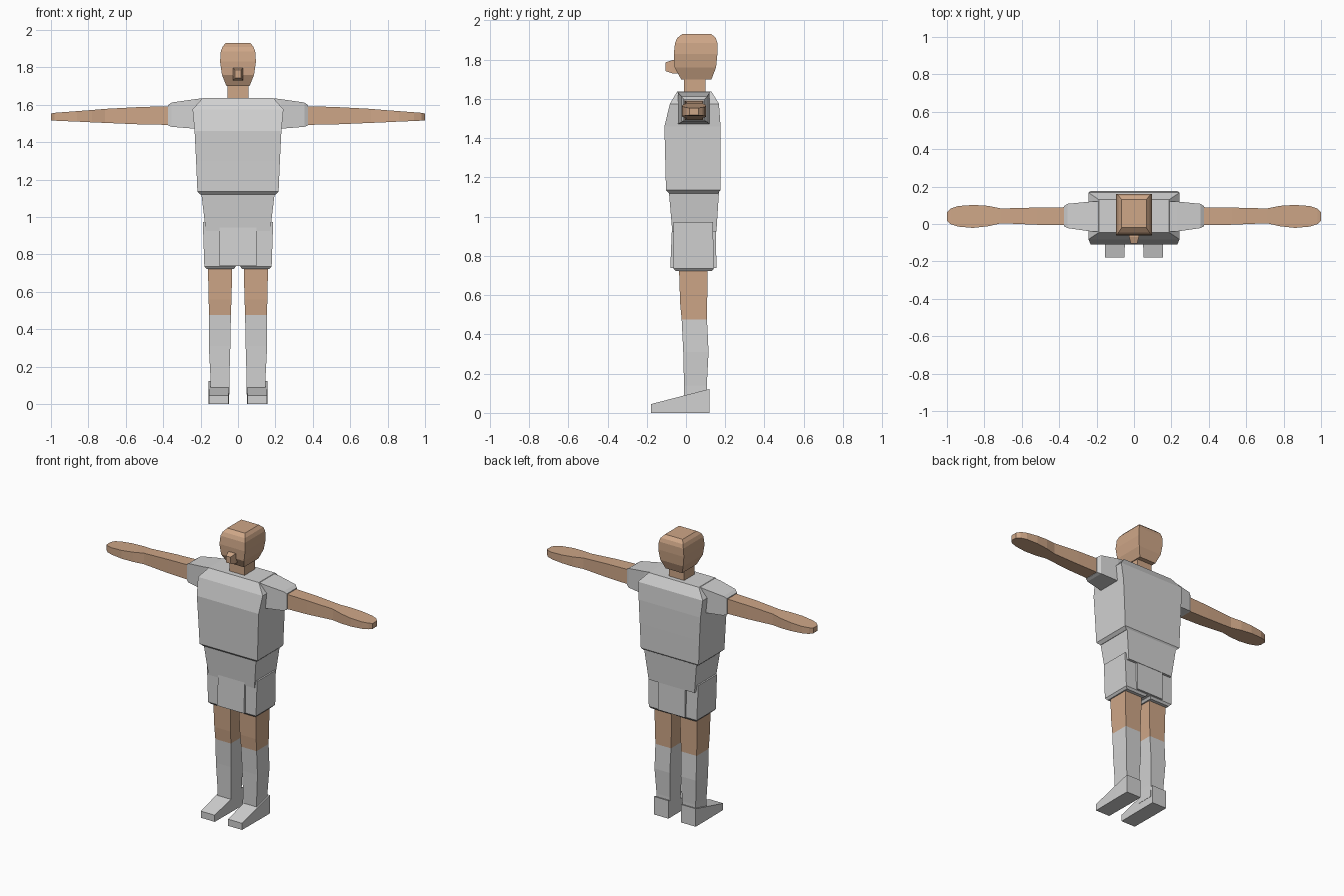
import bpy
import bmesh

cube = bpy.data.objects.get("Cube")
if cube:
    bpy.data.objects.remove(cube, do_unlink=True)


def make_material(name, rgb):
    mat = bpy.data.materials.new(name)
    mat.use_nodes = True
    color = (*rgb, 1)
    mat.diffuse_color = color
    mat.node_tree.nodes["Principled BSDF"].inputs["Base Color"].default_value = color
    return mat


skin = make_material("skin", (.62, .385, .245))
cloth = make_material("grey cloth", (.64, .64, .64))


def finish(name, bm, mat, mirrored):
    """Turn a bmesh into a flat shaded object, optionally mirrored left to right."""
    bmesh.ops.recalc_face_normals(bm, faces=bm.faces)
    mesh = bpy.data.meshes.new(name)
    bm.to_mesh(mesh)
    bm.free()
    mesh.materials.append(mat)
    obj = bpy.data.objects.new(name, mesh)
    bpy.context.collection.objects.link(obj)
    if mirrored:
        obj.modifiers.new("Mirror", 'MIRROR').use_mirror_merge = False
    return obj


def loft(name, mat, sections, axis="z", mirrored=False):
    """Skin a row of rectangles: (position, low a, high a, low b, high b)."""
    bm = bmesh.new()
    rings = []
    for t, a0, a1, b0, b1 in sections:
        ring = []
        for a, b in ((a0, b0), (a1, b0), (a1, b1), (a0, b1)):
            place = {"z": (a, b, t), "x": (t, a, b), "y": (a, t, b)}[axis]
            ring.append(bm.verts.new(place))
        rings.append(ring)
    for low, high in zip(rings, rings[1:]):
        for i in range(len(low)):
            j = (i + 1) % len(low)
            bm.faces.new((low[i], low[j], high[j], high[i]))
    bm.faces.new(rings[0])
    bm.faces.new(rings[-1])
    return finish(name, bm, mat, mirrored)


def centred(sections):
    """Expand (position, half width, low b, high b) to full sections."""
    return [(t, -half, half, b0, b1) for t, half, b0, b1 in sections]


# Head, nose and neck
loft("head", skin, centred([
    (1.70, .062, -.025, .13),
    (1.76, .086, -.058, .153),
    (1.83, .096, -.062, .16),
    (1.885, .092, -.056, .16),
    (1.91, .083, -.045, .152),
    (1.93, .066, -.02, .13)]))
loft("nose", skin, centred([
    (-.105, .017, 1.742, 1.786),
    (-.07, .026, 1.73, 1.797),
    (-.03, .026, 1.73, 1.797)]), axis="y")
loft("neck", skin, centred([
    (1.6, .056, -.01, .10),
    (1.72, .056, -.01, .10)]))

# Shirt body with a turned-in hem
loft("shirt", cloth, centred([
    (1.118, .198, -.085, .162),
    (1.135, .217, -.102, .175),
    (1.30, .224, -.106, .176),
    (1.46, .232, -.11, .176),
    (1.575, .243, -.082, .168),
    (1.637, .188, -.045, .13)]))

# Sleeves and bare arms with flat hands
loft("sleeves", cloth, [
    (.17, -.04, .12, 1.475, 1.637),
    (.23, -.04, .12, 1.472, 1.63),
    (.355, -.022, .108, 1.482, 1.612),
    (.375, -.012, .095, 1.49, 1.598)], axis="x", mirrored=True)
loft("arms", skin, [
    (.34, -.007, .09, 1.492, 1.593),
    (.52, -.004, .088, 1.495, 1.588),
    (.71, .004, .083, 1.503, 1.578),
    (.78, -.012, .097, 1.506, 1.572),
    (.86, -.021, .102, 1.51, 1.566),
    (.94, -.014, .096, 1.513, 1.56),
    (.98, -.001, .083, 1.515, 1.557),
    (1, .017, .063, 1.517, 1.553)], axis="x", mirrored=True)

# Shorts: hips, a raised middle panel and two legs
loft("shorts_hips", cloth, centred([
    (.925, .172, -.07, .155),
    (1.125, .196, -.087, .168)]))
loft("shorts_middle", cloth, centred([
    (.738, .10, -.08, .155),
    (.96, .10, -.071, .152)]))
loft("shorts_legs", cloth, [
    (.722, .022, .168, -.052, .132),
    (.736, .012, .18, -.064, .142),
    (.972, .012, .188, -.064, .137)], mirrored=True)

# Legs, socks and shoes
loft("legs", skin, [
    (.475, .038, .155, -.022, .107),
    (.56, .035, .157, -.03, .108),
    (.75, .03, .161, -.036, .11)], mirrored=True)
loft("socks", cloth, [
    (.05, .046, .147, -.008, .105),
    (.14, .046, .147, -.01, .106),
    (.31, .041, .156, -.014, .115),
    (.475, .038, .155, -.022, .107)], mirrored=True)
loft("shoes", cloth, [
    (-.178, .05, .155, 0, .045),
    (.015, .048, .157, 0, .095),
    (.12, .048, .157, 0, .122)], axis="y", mirrored=True)
